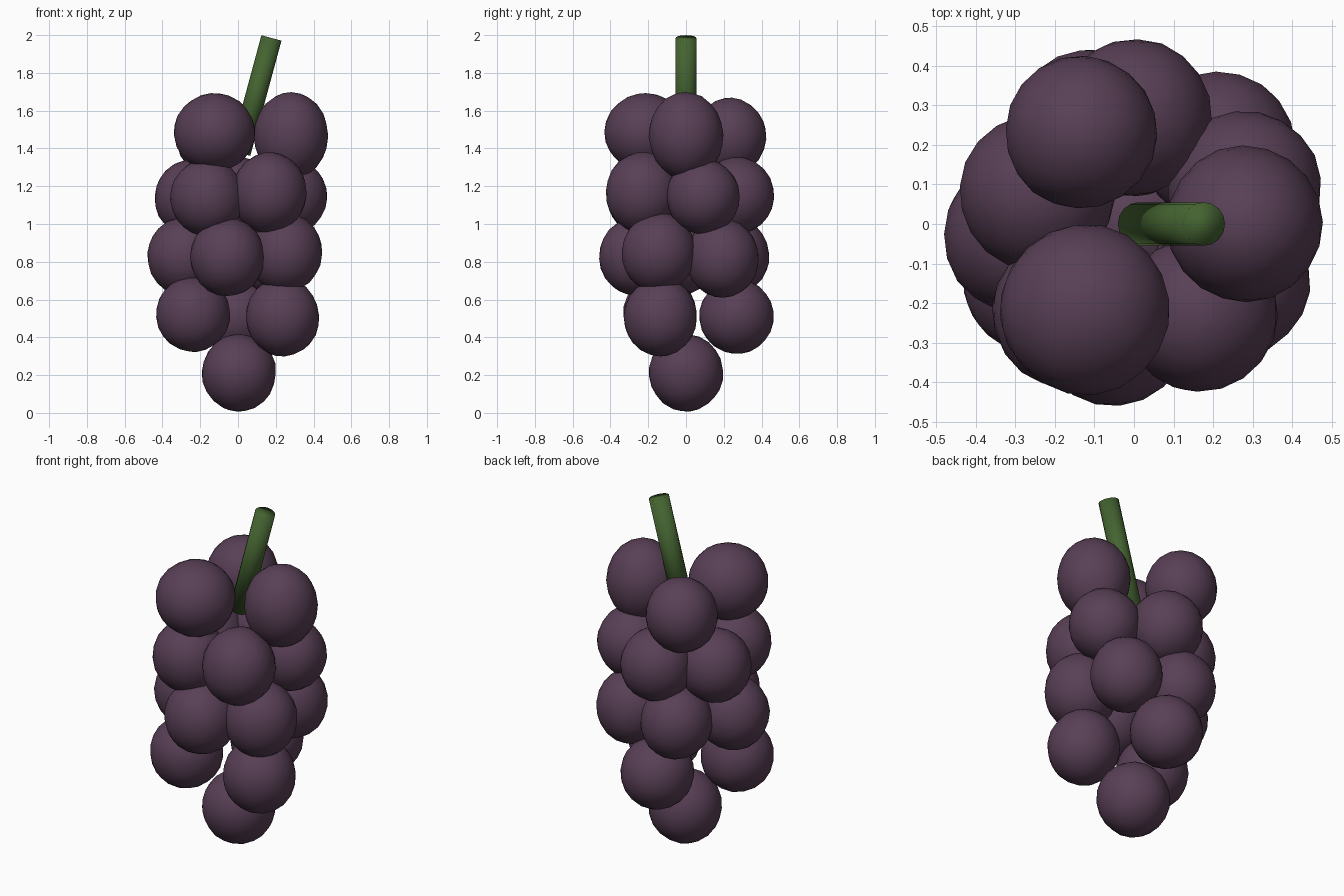
import bpy, random
from math import cos, sin, radians
from mathutils import Vector, noise

random.seed(4)
cube = bpy.data.objects.get("Cube")
if cube:
    bpy.data.objects.remove(cube, do_unlink=True)


def make_material(name, rgb):
    mat = bpy.data.materials.new(name)
    mat.use_nodes = True
    mat.diffuse_color = (*rgb, 1)
    mat.node_tree.nodes["Principled BSDF"].inputs["Base Color"].default_value = (*rgb, 1)
    return mat


purple = make_material("grape purple", (0.098, 0.050, 0.092))
green = make_material("stem green", (0.058, 0.125, 0.030))


def add_grape(name, location, width, tall):
    bpy.ops.mesh.primitive_ico_sphere_add(subdivisions=3, radius=1, location=location)
    grape = bpy.context.object
    grape.name = name
    grape.scale = (width, width, tall)
    # slight lean and soft lumps keep the berries from looking stamped
    grape.rotation_euler = [random.uniform(-0.1, 0.1) for _ in range(2)] + [random.uniform(0, 6)]
    for v in grape.data.vertices:
        v.co *= 1 + 0.02 * noise.noise(v.co * 1.5 + Vector(location) * 9)
    grape.data.materials.append(purple)
    bpy.ops.object.shade_smooth()


# Rings of grapes: name, first angle, then for each berry
# its distance from the axis, height, half width and half height
rings = [
    ("tip", 0, [(0.005, 0.212, 0.197, 0.206)]),
    ("lower", 90, [(0.268, 0.512, 0.197, 0.2),
                   (0.275, 0.522, 0.197, 0.2),
                   (0.272, 0.508, 0.195, 0.21)]),
    ("middle", 42, [(0.287, 0.82, 0.195, 0.21),
                    (0.27, 0.832, 0.195, 0.205),
                    (0.285, 0.83, 0.197, 0.207),
                    (0.27, 0.826, 0.197, 0.208),
                    (0.287, 0.848, 0.197, 0.212)]),
    ("upper", 18, [(0.293, 1.145, 0.195, 0.2),
                   (0.27, 1.15, 0.197, 0.205),
                   (0.258, 1.138, 0.197, 0.205),
                   (0.274, 1.14, 0.197, 0.207),
                   (0.282, 1.165, 0.197, 0.216)]),
    ("top", 0, [(0.28, 1.468, 0.197, 0.232),
                (0.267, 1.46, 0.193, 0.208),
                (0.25, 1.485, 0.215, 0.209)]),
]
for ring, start, berries in rings:
    for i, (radius, height, width, tall) in enumerate(berries):
        a = radians(start + i * 360 / len(berries))
        add_grape(f"{ring}_grape_{i + 1}", (radius * cos(a), radius * sin(a), height), width, tall)

# Leaning stem rising out of the middle of the bunch
base, tip = Vector((0.012, 0, 1.375)), Vector((0.177, 0, 1.985))
axis = tip - base
bpy.ops.mesh.primitive_cylinder_add(vertices=16, radius=0.055, depth=axis.length,
                                    location=(base + tip) / 2,
                                    rotation=axis.to_track_quat('Z', 'Y').to_euler())
stem = bpy.context.object
stem.name = "stem"
stem.data.materials.append(green)
bpy.ops.object.shade_smooth()
